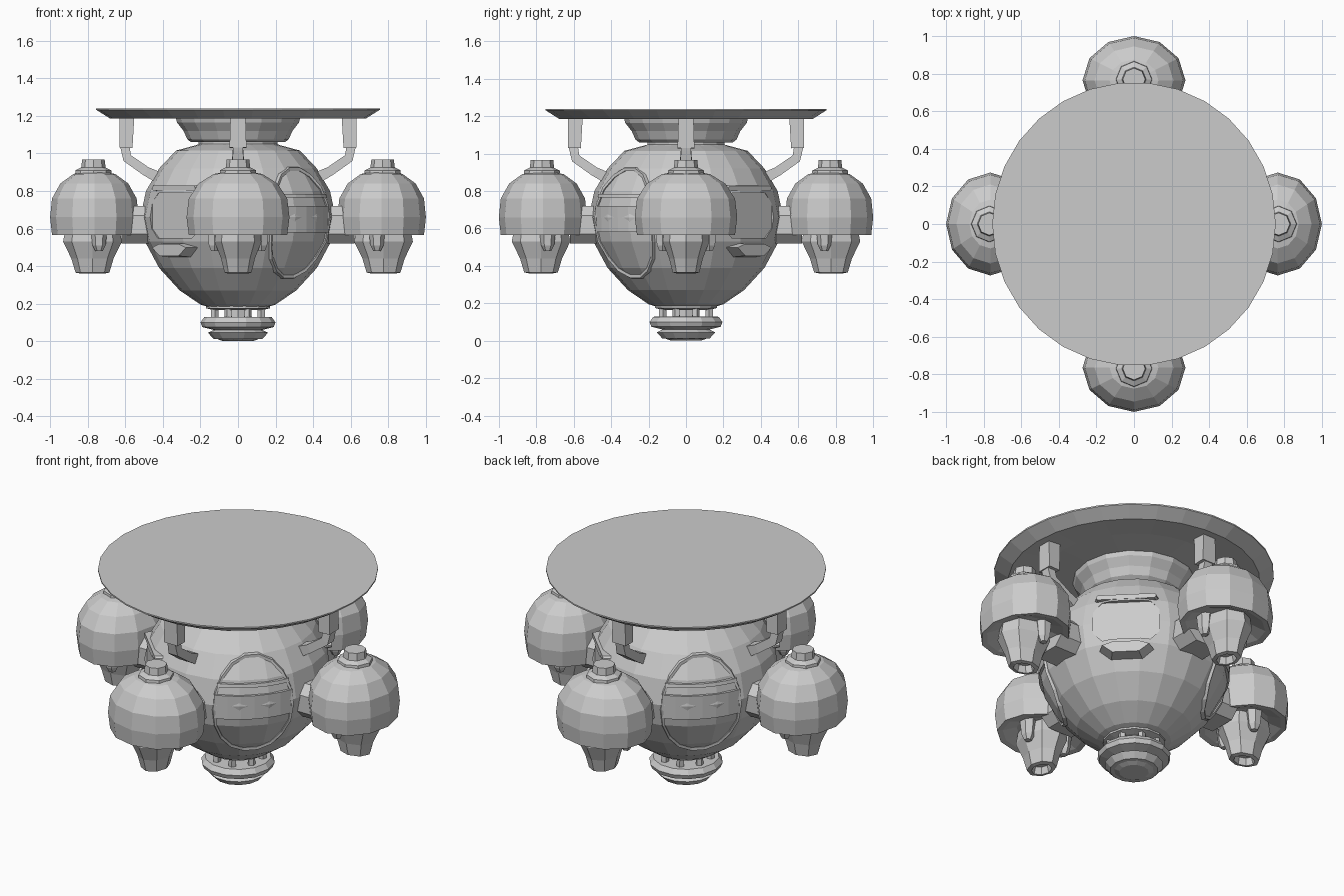
import bpy, bmesh, math
from mathutils import Matrix, Vector

if "Cube" in bpy.data.objects:
    bpy.data.objects.remove(bpy.data.objects["Cube"])

grey = bpy.data.materials.new("stone_grey")
grey.diffuse_color = (0.6, 0.6, 0.6, 1)
grey.use_nodes = True
grey.node_tree.nodes["Principled BSDF"].inputs["Base Color"].default_value = grey.diffuse_color


def finish(name, bm, angle=0.0):
    """Turn a bmesh into a flat shaded object, rotated about the z axis."""
    bmesh.ops.recalc_face_normals(bm, faces=bm.faces)
    bm.transform(Matrix.Rotation(angle, 4, 'Z'))
    mesh = bpy.data.meshes.new(name)
    bm.to_mesh(mesh)
    bm.free()
    mesh.materials.append(grey)
    ob = bpy.data.objects.new(name, mesh)
    bpy.context.collection.objects.link(ob)
    return ob


def skin(name, rings, angle=0.0, closed=False):
    """Bridge rings of points; an open stack is capped, a closed one loops."""
    bm = bmesh.new()
    rings = [[bm.verts.new(p) for p in ring] for ring in rings]
    n = len(rings[0])
    following = rings[1:] + rings[:1] if closed else rings[1:]
    for a, b in zip(rings, following):
        for i in range(n):
            bm.faces.new((a[i], a[(i + 1) % n], b[(i + 1) % n], b[i]))
    if not closed:
        bm.faces.new(rings[0])
        bm.faces.new(rings[-1])
    return finish(name, bm, angle)


def lathe(name, profile, sides, at=(0, 0), scale=(1, 1), angle=0.0):
    """Revolve (radius, z) points; the open ends are capped."""
    turns = [2 * math.pi * i / sides for i in range(sides)]
    return skin(name, [[(at[0] + r * scale[0] * math.cos(t), at[1] + r * scale[1] * math.sin(t), z)
                        for t in turns] for r, z in profile], angle)


def sweep(name, path, angle=0.0):
    """Rectangular beam in the xz plane: path of (x, z, half depth, half width)."""
    rings = []
    for k, (x, z, d, w) in enumerate(path):
        p, q = path[max(k - 1, 0)], path[min(k + 1, len(path) - 1)]
        n = Vector((-(q[1] - p[1]), q[0] - p[0])).normalized() * d
        rings.append([(x + s * n.x, t * w, z + s * n.y)
                      for s, t in ((-1, -1), (1, -1), (1, 1), (-1, 1))])
    return skin(name, rings, angle)


def prism(name, outline, x0, x1, angle, taper=1.0):
    """Extrude a (y, z) outline along x, shrinking the far end about its centre."""
    cy = sum(p[0] for p in outline) / len(outline)
    cz = sum(p[1] for p in outline) / len(outline)
    return skin(name, [[(x0, y, z) for y, z in outline],
                       [(x1, cy + (y - cy) * taper, cz + (z - cz) * taper) for y, z in outline]],
                angle)


def rounded(cz, hw, hh, c):
    """Rectangle with cut corners in (y, z)."""
    return [(-hw, cz - hh + c), (-hw + c, cz - hh), (hw - c, cz - hh), (hw, cz - hh + c),
            (hw, cz + hh - c), (hw - c, cz + hh), (-hw + c, cz + hh), (-hw, cz + hh - c)]


BODY = [(.15, .18), (.2, .195), (.31, .27), (.42, .39), (.495, .53), (.52, .66),
        (.49, .8), (.42, .92), (.33, 1.015), (.2, 1.05)]


def body_radius(z):
    for (r0, z0), (r1, z1) in zip(BODY, BODY[1:]):
        if z0 <= z <= z1:
            return r0 + (r1 - r0) * (z - z0) / (z1 - z0)
    return .2


def hoop(name, cz, hw, hh, angle, n=18):
    """Thin oval rib lying on the body."""
    rings = []
    for i in range(n):
        t = 2 * math.pi * i / n
        y, dz = hw * math.cos(t), hh * math.sin(t)
        x = math.sqrt(max(body_radius(cz + dz) ** 2 - y * y, 0))
        rings.append([(x + dx, y * f, cz + dz * f)
                      for dx, f in ((-.03, .95), (.008, .97), (.008, 1.03), (-.03, 1.05))])
    return skin(name, rings, angle, closed=True)


def band(name, z0, z1, spread, lift, angle, n=6):
    """Raised strip wrapped around the body between two heights."""
    rings = []
    for i in range(n + 1):
        t = spread * (2 * i / n - 1)
        rings.append([(r * math.cos(t), r * math.sin(t), z) for r, z in
                      ((body_radius(z0) - .04, z0), (body_radius(z0) + lift, z0),
                       (body_radius(z1) + lift, z1), (body_radius(z1) - .04, z1))])
    return skin(name, rings, angle)


# round body
body = lathe("body", BODY, 20)

# top plate, bowl under it and neck
lathe("top_plate", [(.33, 1.19), (.5, 1.197), (.68, 1.185), (.755, 1.232), (.755, 1.24)], 30)
lathe("bowl", [(.23, 1.07), (.25, 1.06), (.27, 1.075), (.29, 1.12), (.325, 1.165), (.335, 1.205)], 16)
lathe("neck", [(.25, 1.03), (.21, 1.05), (.21, 1.09)], 14)

# foot with small posts
lathe("foot", [(.1, .01), (.13, .012), (.16, .045), (.13, .06), (.19, .075),
               (.2, .1), (.18, .128), (.1, .13)], 14)
lathe("foot_base", [(.08, 0), (.12, .015)], 12)
lathe("foot_collar", [(.13, .165), (.17, .175), (.17, .19), (.14, .2)], 14)
lathe("foot_core", [(.05, .12), (.05, .19)], 8)
for k in range(8):
    lathe("foot_post", [(.022, .12), (.02, .18)], 5, at=(.135, 0), angle=(k + .5) * math.pi / 4)

# four pods on the main axes
for k in range(4):
    a = k * math.pi / 2
    lathe("pod_dome", [(.15, .6), (.23, .57), (.262, .565), (.274, .66), (.262, .76), (.21, .84),
                       (.13, .89), (.05, .905)], 12, at=(.765, 0), scale=(.86, 1), angle=a)
    lathe("pod_cap", [(.1, .87), (.095, .91), (.065, .925), (.06, .967)], 8, at=(.77, 0), angle=a)
    lathe("pod_nozzle", [(.115, .6), (.125, .53), (.09, .44), (.072, .365), (.05, .36), (.04, .4)], 8,
          at=(.775, 0), scale=(1.25, 1), angle=a)
    for s in (-1, 1):
        lathe("pod_fin", [(.045, .6), (.035, .51), (.02, .48)], 6, at=(.74, s * .125), angle=a)
    # link from pod to body
    prism("pod_link", rounded(.62, .13, .1, .05), .47, .62, a)
    # bent strut and post carrying the top plate
    sweep("strut", [(.42, .87, .03, .035), (.49, .905, .025, .035), (.59, .975, .025, .03),
                    (.605, 1.05, .025, .025)], a)
    sweep("strut_post", [(.597, 1.03, .035, .045), (.592, 1.2, .04, .04)], a)

# recessed windows on two opposite diagonals
for a in (math.pi / 4, 5 * math.pi / 4):
    cutter = prism("window_cutter", rounded(.67, .18, .12, .05), .465, .7, a)
    cutter.hide_render = True
    cutter.hide_viewport = True
    m = body.modifiers.new("window", 'BOOLEAN')
    m.operation = 'DIFFERENCE'
    m.object = cutter
    m.solver = 'EXACT'
    # ledge above, lip below
    prism("window_brow", rounded(.815, .18, .015, .01), .4, .485, a, .9)
    prism("window_lip", [(-.16, .5), (-.09, .445), (.09, .445), (.16, .5), (.09, .525), (-.09, .525)],
          .4, .52, a, .8)

# banded ports on the other two diagonals
for a in (3 * math.pi / 4, 7 * math.pi / 4):
    hoop("port_hoop", .63, .215, .29, a)
    band("port_band", .58, .72, .43, .01, a)
    band("port_ledge", .765, .785, .4, .012, a)
